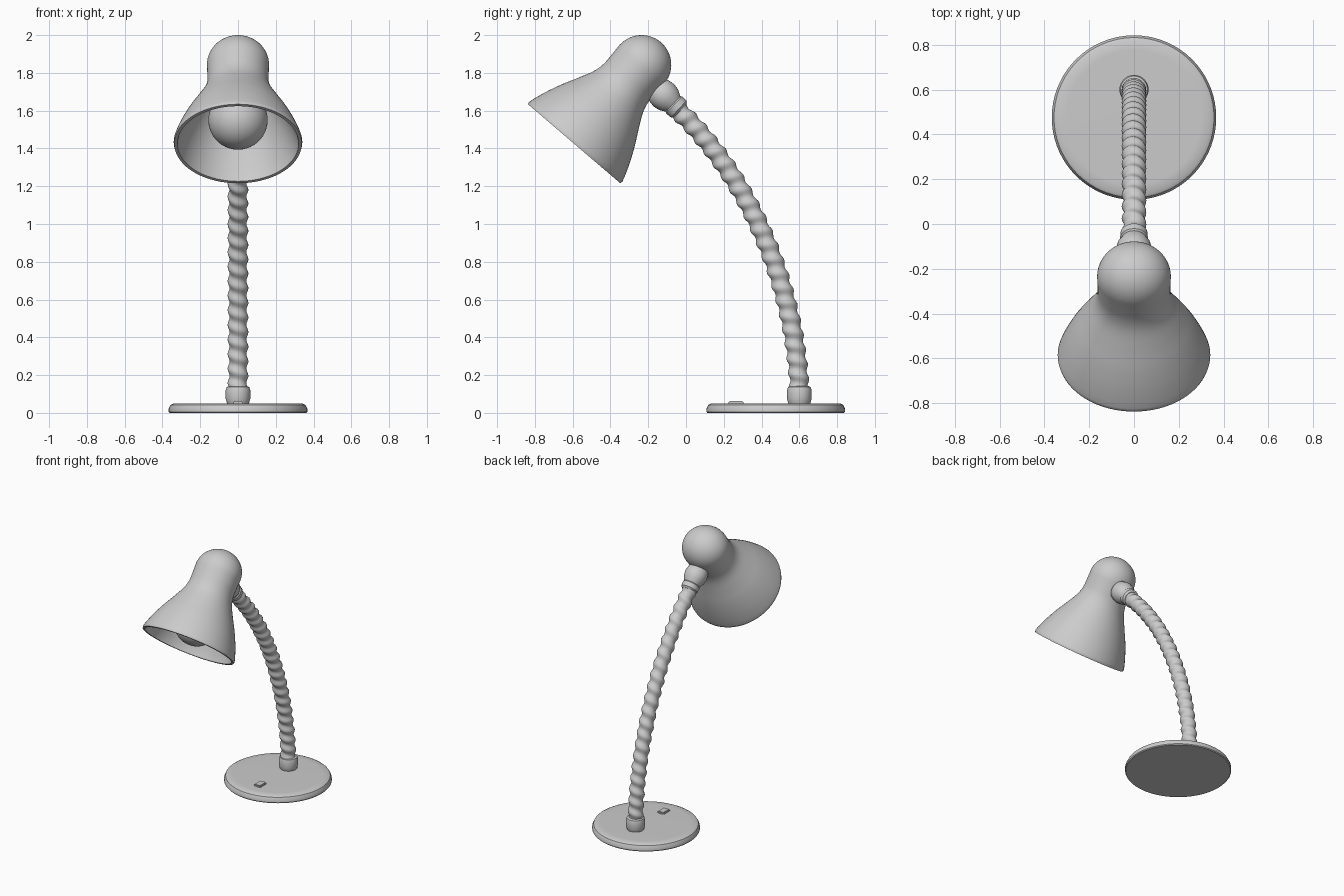
import bpy, bmesh, math
from mathutils import Vector

if "Cube" in bpy.data.objects:
    bpy.data.objects.remove(bpy.data.objects["Cube"])

X = Vector((1, 0, 0))


def finish(name, bm, angle=35):
    bmesh.ops.remove_doubles(bm, verts=bm.verts, dist=1e-5)
    bmesh.ops.recalc_face_normals(bm, faces=bm.faces)
    me = bpy.data.meshes.new(name)
    bm.to_mesh(me)
    bm.free()
    me.polygons.foreach_set("use_smooth", [True] * len(me.polygons))
    me.set_sharp_from_angle(angle=math.radians(angle))
    ob = bpy.data.objects.new(name, me)
    bpy.context.collection.objects.link(ob)
    return ob


def skin(bm, rings, cap=True):
    loops = [[bm.verts.new(p) for p in ring] for ring in rings]
    n = len(loops[0])
    for a, b in zip(loops, loops[1:]):
        for i in range(n):
            j = (i + 1) % n
            bm.faces.new((a[i], a[j], b[j], b[i]))
    if cap:
        bm.faces.new(loops[0])
        bm.faces.new(loops[-1])


def lathe(name, profile, origin, axis, seg=64, xs=1.0, angle=35):
    """Revolve (radius, distance) pairs around an axis lying in the YZ plane."""
    o, d = Vector(origin), Vector(axis).normalized()
    v = d.cross(X)
    rings = []
    for r, t in profile:
        r = max(r, 0.001)
        rings.append([o + d * t + X * (r * xs * math.cos(a)) + v * (r * math.sin(a))
                      for a in (2 * math.pi * i / seg for i in range(seg))])
    bm = bmesh.new()
    skin(bm, rings)
    return finish(name, bm, angle)


def smooth_points(pts, steps=4):
    """Catmull-Rom interpolation through profile points."""
    p = [Vector(q) for q in pts]
    p = [2 * p[0] - p[1]] + p + [2 * p[-1] - p[-2]]
    out = []
    for a, b, c, d in zip(p, p[1:], p[2:], p[3:]):
        for k in range(steps):
            t = k / steps
            out.append(0.5 * (2 * b + (c - a) * t + (2 * a - 5 * b + 4 * c - d) * t * t
                              + (3 * b - a - 3 * c + d) * t ** 3))
    return [tuple(q) for q in out] + [tuple(pts[-1])]


def arc(r, centre, a0, a1, n=14):
    """Arc of a sphere profile; angle 0 points backwards along the axis."""
    return [(r * math.sin(a), centre - r * math.cos(a))
            for a in (math.radians(a0 + (a1 - a0) * i / n) for i in range(n + 1))]


# round weighted base, switch and arm socket
UP = (0, 0, 1)
lathe("base", [(0.362, 0), (0.367, 0.006), (0.367, 0.022), (0.357, 0.042),
               (0.342, 0.05), (0.3, 0.051)], (0, 0.475, 0), UP, 72)
lathe("arm_socket", [(0.055, 0.04), (0.061, 0.06), (0.065, 0.075), (0.065, 0.12),
                     (0.06, 0.137), (0.048, 0.142)], (0, 0.6, 0), UP, 40)

bm = bmesh.new()
bmesh.ops.create_cube(bm, size=1)
for vert in bm.verts:
    vert.co = Vector((vert.co.x * 0.055, 0.265 + vert.co.y * 0.08, 0.052 + vert.co.z * 0.022))
bmesh.ops.bevel(bm, geom=bm.edges[:], offset=0.006, segments=2, affect='EDGES')
finish("switch", bm)

# ribbed flexible arm swept along a curve with a spiral ridge
P = [Vector(q) for q in ((0, 0.6, 0.12), (0, 0.58, 0.65), (0, 0.35, 1.24), (0, -0.06, 1.62))]
rings, steps, seg, turns = [], 210, 28, 21
for k in range(steps + 1):
    t = k / steps
    u = 1 - t
    c = P[0] * u ** 3 + P[1] * 3 * u * u * t + P[2] * 3 * u * t * t + P[3] * t ** 3
    d = ((P[1] - P[0]) * u * u + (P[2] - P[1]) * 2 * u * t + (P[3] - P[2]) * t * t).normalized()
    v = d.cross(X)
    ring = []
    for i in range(seg):
        a = 2 * math.pi * i / seg
        r = 0.0495 + 0.0055 * math.cos(2 * math.pi * turns * t + a)
        ring.append(c + X * (r * math.cos(a)) + v * (r * math.sin(a)))
    rings.append(ring)
bm = bmesh.new()
skin(bm, rings)
finish("flexible_arm", bm, 60)

# joint between arm and shade
lathe("shade_joint", [(0.048, 0), (0.06, 0.012), (0.062, 0.045), (0.056, 0.052),
                      (0.074, 0.085), (0.08, 0.12), (0.074, 0.16), (0.05, 0.19)],
      (0, -0.03, 1.6), (0, -0.73, 0.68), 32)

# bell shade: domed back, flared skirt, rolled rim and inner wall
HEAD, AIM = (0, -0.235, 1.843), (0, -0.65, -0.76)
skirt = smooth_points([(0.157, 0), (0.155, 0.07), (0.156, 0.13), (0.171, 0.19), (0.21, 0.27),
                       (0.252, 0.35), (0.288, 0.43), (0.314, 0.5), (0.325, 0.538)])
inner = [(r - 0.022, t) for r, t in reversed(skirt)]
lathe("shade", arc(0.157, 0, 0, 88) + skirt + [(0.322, 0.55), (0.306, 0.55)] + inner
      + arc(0.135, 0, 88, 0), HEAD, AIM, 72, 1.048)

# bulb with its neck and holder
lathe("bulb", [(0.05, 0.1), (0.055, 0.19), (0.075, 0.235)] + arc(0.157, 0.385, 38, 180, 22),
      HEAD, AIM, 48)
lathe("bulb_holder", [(0.065, -0.12), (0.065, 0.16), (0.05, 0.165)], HEAD, AIM, 32)
